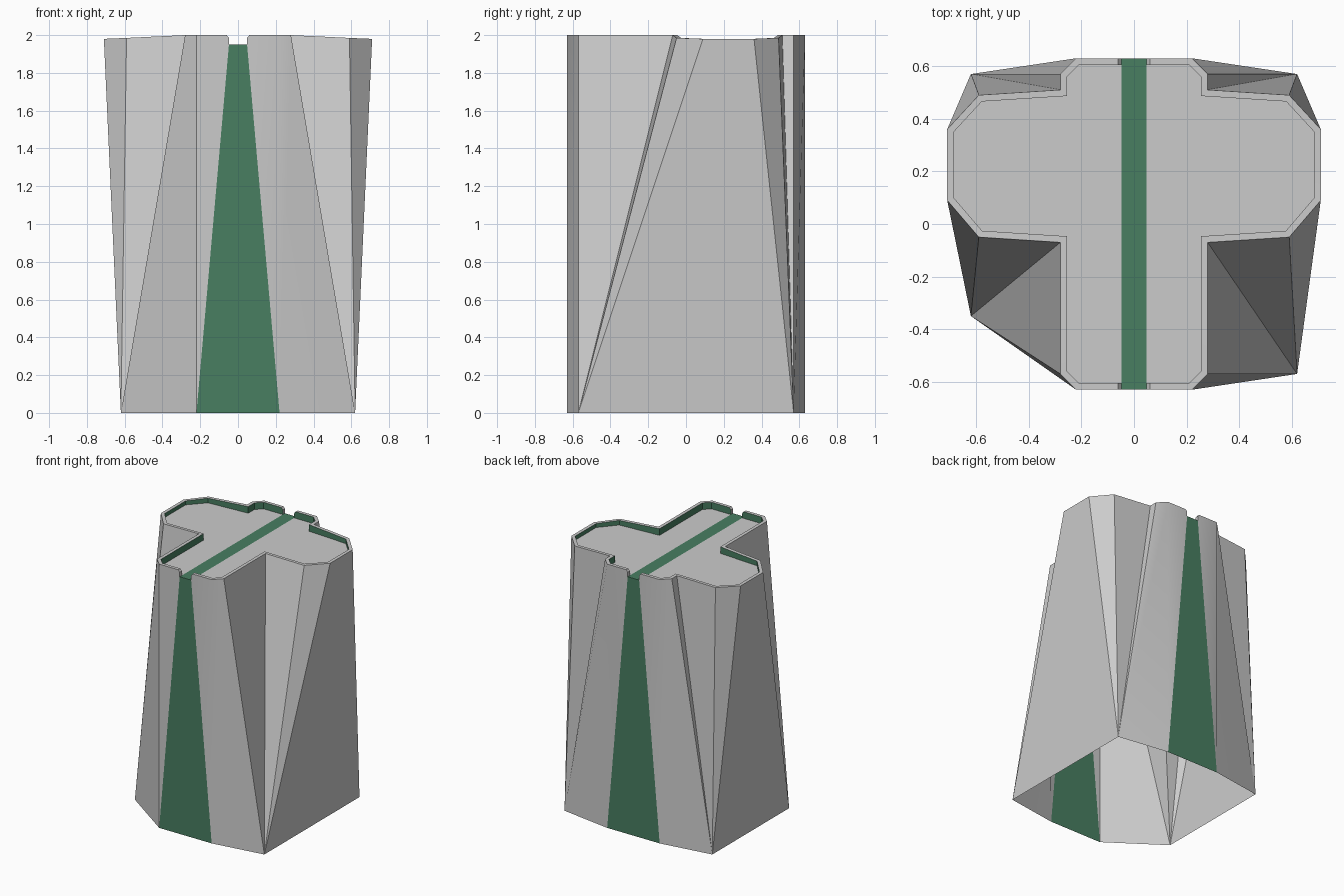
import bpy, bmesh, math
from mathutils import Vector

if "Cube" in bpy.data.objects:
    bpy.data.objects.remove(bpy.data.objects["Cube"])

green = bpy.data.materials.new("dark_green")
green.diffuse_color = (0.065, 0.21, 0.12, 1)
green.use_nodes = True
green.node_tree.nodes["Principled BSDF"].inputs["Base Color"].default_value = green.diffuse_color

FLOOR, RIM, SLOT = 1.95, 0.025, 0.048


def build(name, faces, mat=None):
    """Make one welded object from polygons given as corner lists."""
    bm = bmesh.new()
    for f in faces:
        bm.faces.new([bm.verts.new(p) for p in f])
    bmesh.ops.remove_doubles(bm, verts=bm.verts, dist=1e-4)
    mesh = bpy.data.meshes.new(name)
    bm.to_mesh(mesh)
    bm.free()
    mesh.shade_smooth()
    mesh.set_sharp_from_angle(angle=math.radians(30))
    if mat:
        mesh.materials.append(mat)
    obj = bpy.data.objects.new(name, mesh)
    bpy.context.collection.objects.link(obj)


def mirror(faces):
    return [[(-x, y, z) for x, y, z in reversed(f)] for f in faces]


def inset(path, w):
    """Offset an open counter-clockwise path inwards with mitred corners."""
    dirs = [(b - a).to_2d().normalized() for a, b in zip(path, path[1:])]
    normals = [Vector((-d.y, d.x)) for d in dirs]
    normals = [normals[0]] + normals + [normals[-1]]
    out = []
    for p, n1, n2 in zip(path, normals, normals[1:]):
        m = (n1 + n2) / (1 + n1.dot(n2)) * w
        out.append(Vector((p.x + m.x, p.y + m.y, p.z)))
    return out


def at(p, z):
    return Vector((p[0], p[1], z))


# Right half of the cross-shaped top edge, front to back
top = [Vector(p) for p in [
    (SLOT, -.63, 1.985), (.06, -.63, 2), (.22, -.63, 2), (.28, -.57, 2),
    (.28, -.07, 2), (.59, -.05, 1.985), (.71, .09, 1.98), (.71, .36, 1.98),
    (.59, .49, 1.985), (.28, .51, 2), (.28, .57, 2), (.22, .63, 2),
    (.06, .63, 2), (SLOT, .63, 1.985)]]
inner = inset(top, RIM)


def half_walls(front_y):
    """Outer walls from the simple base outline up to the cross outline."""
    b = [Vector(p) for p in [(.22, -.63, 0), (.62, front_y, 0), (.62, .57, 0), (.22, .63, 0)]]
    t = top
    faces = [[b[0], t[2], t[1], t[0], at(t[0], FLOOR)],
             [b[0], b[1], t[3], t[2]],
             [b[1], b[2], t[7], t[6]],
             [b[2], b[3], t[11], t[10]],
             [b[3], at(t[13], FLOOR), t[13], t[12], t[11]]]
    faces += [[b[1], t[i + 1], t[i]] for i in (3, 4, 5)]
    faces += [[b[2], t[i + 1], t[i]] for i in (7, 8, 9)]
    return faces


# Outer walls: the front left base corner is set further back
build("outer_walls", half_walls(-.57) + mirror(half_walls(-.35)))

# Narrow rim around the top with slot ends
n = range(len(top) - 1)
rim = [[top[i], top[i + 1], inner[i + 1], inner[i]] for i in n]
rim += [[at(a, FLOOR), a, c, at(c, FLOOR)]
        for a, c in ((top[0], inner[0]), (inner[-1], top[-1]))]
build("top_rim", rim + mirror(rim))

# Green inner face of the rim
lining = [[inner[i], inner[i + 1], at(inner[i + 1], FLOOR), at(inner[i], FLOOR)] for i in n]
build("rim_lining", lining + mirror(lining), green)

# Recessed floor, either side of the strip
floor = [[at(p, FLOOR) for p in inner]]
build("top_floor", floor + mirror(floor))

# Green strip over the top
build("top_strip", [[(-SLOT, -.63, FLOOR), (SLOT, -.63, FLOOR),
                     (SLOT, .63, FLOOR), (-SLOT, .63, FLOOR)]], green)

# Green wedges at front and back
wedge = [(-.22, -.63, 0), (.22, -.63, 0), (SLOT, -.63, FLOOR), (-SLOT, -.63, FLOOR)]
build("front_wedge", [wedge], green)
build("back_wedge", [[(-x, -y, z) for x, y, z in wedge]], green)
